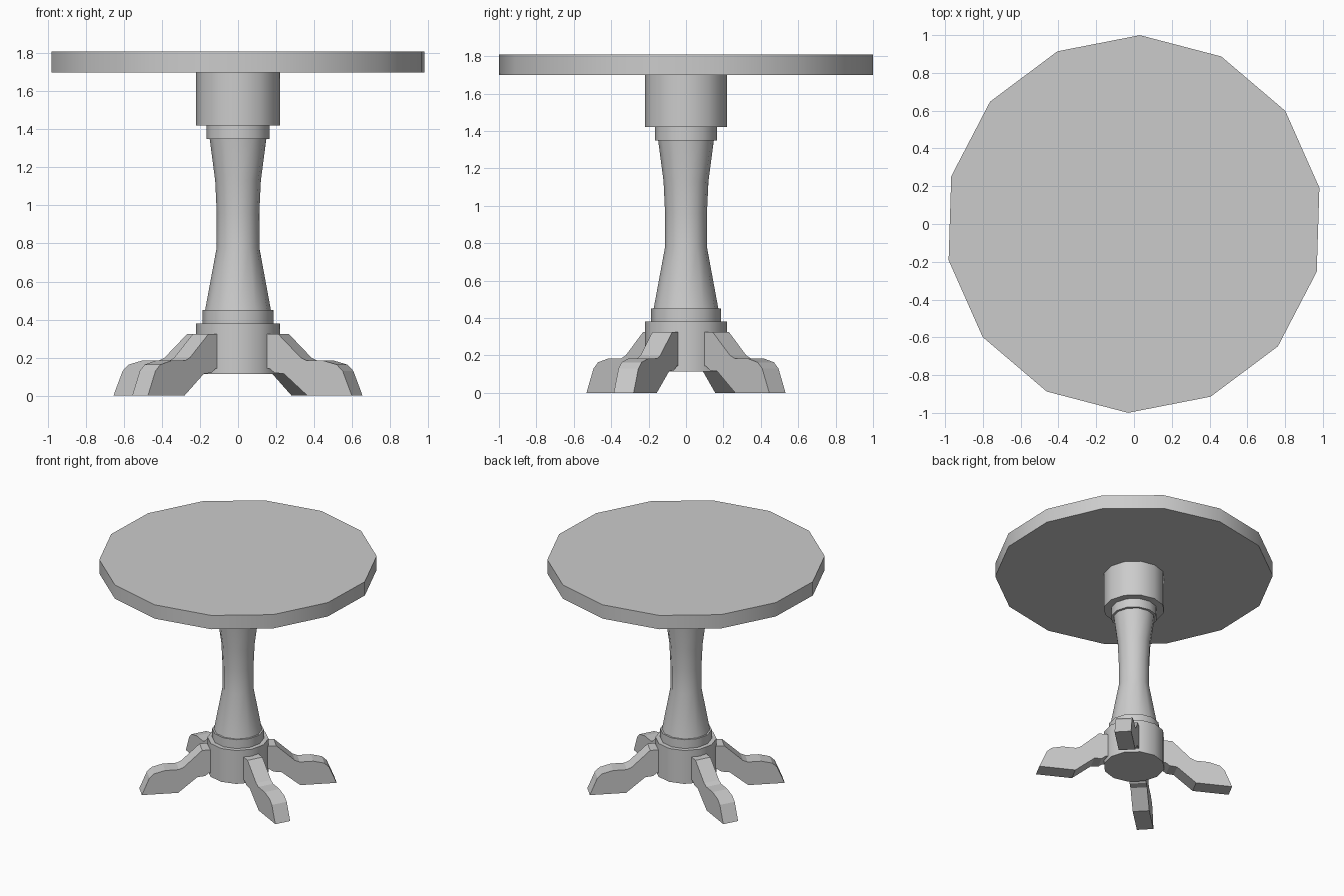
import bpy, bmesh, math
from mathutils import Matrix

cube = bpy.data.objects.get("Cube")
if cube:
    bpy.data.objects.remove(cube, do_unlink=True)

# Single plain grey
grey = bpy.data.materials.new("plain_grey")
grey.use_nodes = True
COLOUR = (0.6, 0.6, 0.6, 1)
grey.diffuse_color = COLOUR
grey.node_tree.nodes["Principled BSDF"].inputs["Base Color"].default_value = COLOUR


def finish(name, bm, smooth=None):
    bmesh.ops.recalc_face_normals(bm, faces=bm.faces)
    mesh = bpy.data.meshes.new(name)
    bm.to_mesh(mesh)
    bm.free()
    mesh.materials.append(grey)
    obj = bpy.data.objects.new(name, mesh)
    bpy.context.collection.objects.link(obj)
    if smooth:
        bpy.ops.object.select_all(action='DESELECT')
        obj.select_set(True)
        bpy.context.view_layer.objects.active = obj
        bpy.ops.object.shade_smooth_by_angle(angle=math.radians(smooth))
    return obj


def turned(name, profile, sides, start):
    """Closed solid of revolution from (radius, height) points."""
    bm = bmesh.new()
    rings = []
    for r, z in profile:
        angles = [math.radians(start) + math.tau * i / sides for i in range(sides)]
        rings.append([bm.verts.new((r * math.cos(a), r * math.sin(a), z)) for a in angles])
    for low, high in zip(rings, rings[1:]):
        for i in range(sides):
            j = (i + 1) % sides
            bm.faces.new((low[i], low[j], high[j], high[i]))
    bm.faces.new(rings[0])
    bm.faces.new(rings[-1])
    return finish(name, bm, 35)


def leg(name, profile, width, angle):
    """Side profile extruded to the leg width, then turned about the column."""
    bm = bmesh.new()
    face = bm.faces.new([bm.verts.new((r, -width / 2, z)) for r, z in profile])
    ext = bmesh.ops.extrude_face_region(bm, geom=[face])
    moved = [v for v in ext["geom"] if isinstance(v, bmesh.types.BMVert)]
    bmesh.ops.translate(bm, verts=moved, vec=(0, width, 0))
    bmesh.ops.rotate(bm, verts=bm.verts, cent=(0, 0, 0),
                     matrix=Matrix.Rotation(math.radians(angle), 3, 'Z'))
    return finish(name, bm)


# Round top
turned("table_top", [(1.0, 1.70), (1.0, 1.81)], 14, 88.2)

# Turned pedestal
turned("pedestal", [
    (0.22, 0.115), (0.22, 0.38), (0.186, 0.38), (0.186, 0.45),
    (0.173, 0.45), (0.112, 0.78), (0.112, 0.96), (0.12, 1.13), (0.149, 1.35),
    (0.167, 1.35), (0.167, 1.42), (0.22, 1.42), (0.22, 1.70)], 12, 2)

# Curved feet, in two opposite pairs
LEG = [(0.15, 0.325), (0.27, 0.325), (0.405, 0.2), (0.44, 0.184),
       (0.54, 0.184), (0.62, 0.163), (0.655, 0.13), (0.71, 0.0),
       (0.445, 0.0), (0.305, 0.115), (0.25, 0.12), (0.22, 0.142), (0.15, 0.145)]
for side, angle in (("front_left", -28), ("back_left", 43.5),
                    ("back_right", 152), ("front_right", 223.5)):
    leg(side + "_leg", LEG, 0.12, angle)
